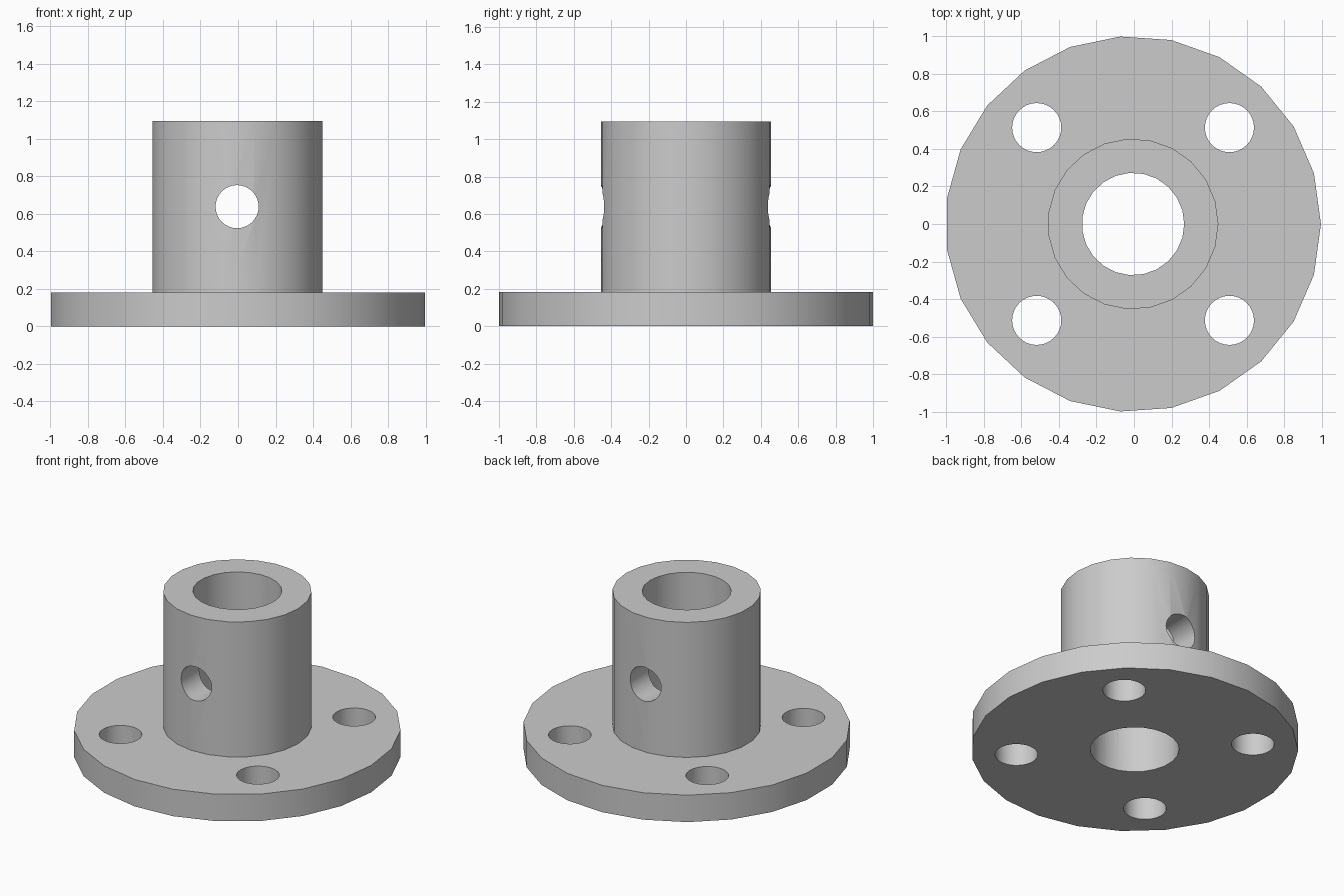
import bpy
import math

if "Cube" in bpy.data.objects:
    bpy.data.objects.remove(bpy.data.objects["Cube"], do_unlink=True)

CX = -0.005      # axis offset that centres the odd-sided flange
SIDES = 23
HEIGHT = 1.095
THICK = 0.182

grey = bpy.data.materials.new("plain grey")
grey.use_nodes = True
grey.diffuse_color = (0.6, 0.6, 0.6, 1)
grey.node_tree.nodes["Principled BSDF"].inputs["Base Color"].default_value = (0.6, 0.6, 0.6, 1)


def cylinder(name, radius, z0, z1, x=0.0, y=0.0, sides=SIDES):
    """Upright cylinder with one corner pointing to +x."""
    bpy.ops.mesh.primitive_cylinder_add(
        vertices=sides, radius=radius, depth=z1 - z0, location=(CX + x, y, (z0 + z1) / 2))
    obj = bpy.context.object
    obj.name = name
    obj.rotation_euler.z = -math.pi / 2
    bpy.ops.object.transform_apply(location=False, rotation=True, scale=False)
    obj.data.materials.append(grey)
    return obj


def combine(target, other, operation):
    """Apply a boolean and remove the helper object."""
    mod = target.modifiers.new(operation.title(), "BOOLEAN")
    mod.operation = operation
    mod.solver = "EXACT"
    mod.object = other
    bpy.context.view_layer.objects.active = target
    bpy.ops.object.modifier_apply(modifier=mod.name)
    bpy.data.objects.remove(other, do_unlink=True)


# Round base plate with the upright sleeve
flange = cylinder("flanged_hub", 1.002, 0, THICK)
combine(flange, cylinder("sleeve", 0.455, THICK / 2, HEIGHT), "UNION")

# Shaft bore
combine(flange, cylinder("bore_cutter", 0.273, -0.1, HEIGHT + 0.1), "DIFFERENCE")

# Four bolt holes
for sx in (-1, 1):
    for sy in (-1, 1):
        hole = cylinder("bolt_cutter", 0.131, -0.1, THICK + 0.1, sx * 0.514, sy * 0.514, 32)
        combine(flange, hole, "DIFFERENCE")

# Cross pin hole, front to back through the sleeve
pin = cylinder("pin_cutter", 0.115, -0.7, 0.7, sides=32)
pin.rotation_euler.x = math.pi / 2
pin.location.z = 0.639
combine(flange, pin, "DIFFERENCE")

# Smooth walls, sharp rims
bpy.ops.object.select_all(action="DESELECT")
flange.select_set(True)
bpy.context.view_layer.objects.active = flange
bpy.ops.object.shade_smooth_by_angle(angle=math.radians(30))
